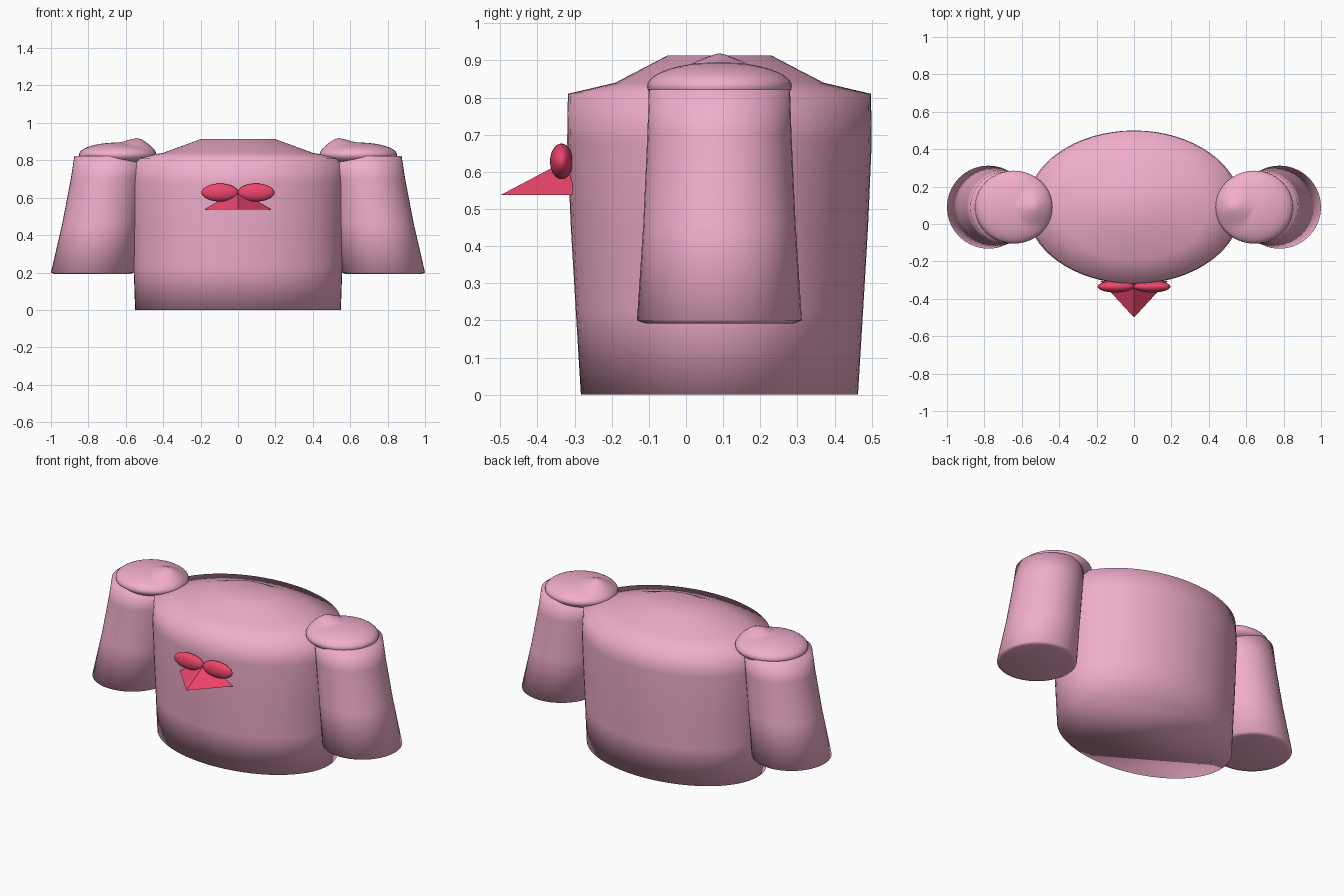
import bpy, bmesh, math

if "Cube" in bpy.data.objects:
    bpy.data.objects.remove(bpy.data.objects["Cube"])

CY = 0.09  # depth centre of body and sleeves


def material(name, rgb):
    m = bpy.data.materials.new(name)
    m.diffuse_color = (*rgb, 1)
    m.use_nodes = True
    m.node_tree.nodes["Principled BSDF"].inputs["Base Color"].default_value = m.diffuse_color
    return m


PINK = material("pink", (0.88, 0.42, 0.60))
RED = material("red", (0.85, 0.06, 0.15))


def finish(bm, name, mat, smooth=True):
    bmesh.ops.recalc_face_normals(bm, faces=bm.faces)
    for f in bm.faces:
        f.smooth = smooth
    me = bpy.data.meshes.new(name)
    bm.to_mesh(me)
    bm.free()
    me.materials.append(mat)
    ob = bpy.data.objects.new(name, me)
    bpy.context.collection.objects.link(ob)
    return ob


def loft(name, rings, n, mat):
    """Closed tube through elliptical rings (x, z, half width, half depth)."""
    bm = bmesh.new()
    loops = []
    for x, z, rx, ry in rings:
        loops.append([bm.verts.new((x + rx * math.cos(2 * math.pi * i / n),
                                    CY + ry * math.sin(2 * math.pi * i / n), z))
                      for i in range(n)])
    for a, b in zip(loops, loops[1:]):
        for i in range(n):
            j = (i + 1) % n
            bm.faces.new((a[i], a[j], b[j], b[i]))
    bm.faces.new(loops[0])
    bm.faces.new(loops[-1])
    return finish(bm, name, mat)


def ellipsoid(name, centre, radii, mat, bump=None):
    bm = bmesh.new()
    bmesh.ops.create_uvsphere(bm, u_segments=40, v_segments=24, radius=1)
    for v in bm.verts:
        top = v.co.z > 0
        v.co = [c + r * k for c, r, k in zip(centre, radii, v.co)]
        if bump and top:
            d = math.hypot(v.co.x - bump[0], v.co.y - bump[1])
            v.co.z += bump[2] * max(0, 1 - d / 0.10)
    return finish(bm, name, mat)


# Oval torso with a shallow domed top
loft("torso", [(0, 0, 0.55, 0.373), (0, 0.23, 0.558, 0.387), (0, 0.45, 0.567, 0.40),
               (0, 0.68, 0.575, 0.41), (0, 0.81, 0.565, 0.408),
               (0, 0.84, 0.40, 0.28), (0, 0.913, 0.20, 0.14)], 64, PINK)

for side, s in (("left", -1), ("right", 1)):
    # Flared sleeve
    loft(side + "_sleeve", [(s * 0.78, 0.192, 0.20, 0.20), (s * 0.778, 0.2, 0.222, 0.222),
                            (s * 0.735, 0.46, 0.205, 0.205), (s * 0.70, 0.70, 0.194, 0.194),
                            (s * 0.685, 0.822, 0.19, 0.19)], 40, PINK)
    # Flattened shoulder cap with a small inner peak
    ellipsoid(side + "_shoulder", (s * 0.643, CY, 0.83), (0.207, 0.195, 0.065), PINK,
              (s * 0.53, CY, 0.036))
    # Bow lobe
    ellipsoid(side + "_bow_lobe", (s * 0.097, -0.335, 0.628), (0.098, 0.031, 0.048), RED)

# Pointed wedge below the lobes
bm = bmesh.new()
l, r, tip, top = [bm.verts.new(p) for p in ((-0.18, -0.305, 0.537), (0.18, -0.305, 0.537),
                                            (0, -0.5, 0.537), (0, -0.305, 0.64))]
for f in ((l, r, tip), (l, tip, top), (tip, r, top), (r, l, top)):
    bm.faces.new(f)
finish(bm, "wedge", RED, smooth=False)
